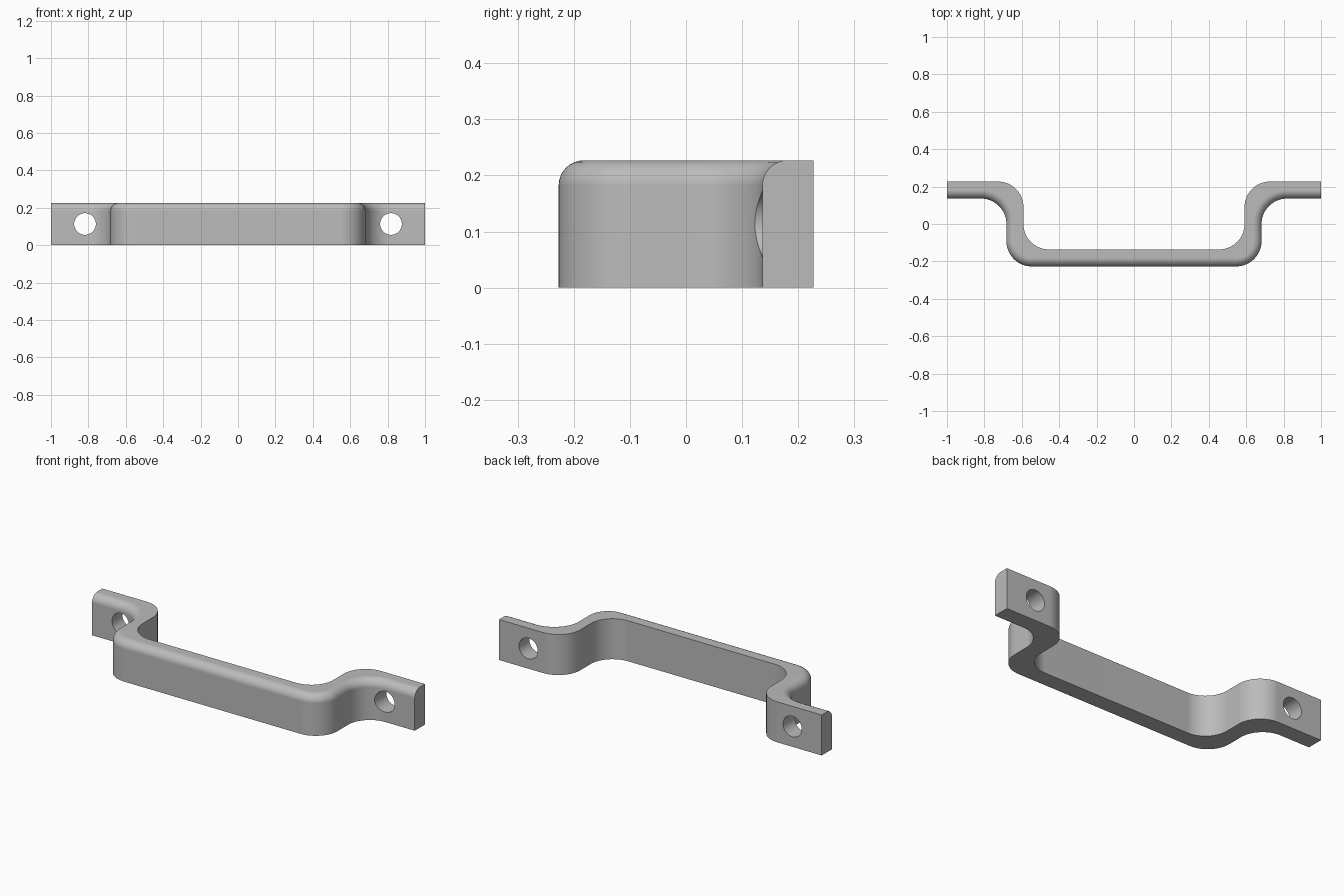
import bpy, bmesh, math
from mathutils import Vector

if "Cube" in bpy.data.objects:
    bpy.data.objects.remove(bpy.data.objects["Cube"])

HEIGHT, THICK, DEPTH = 0.227, 0.091, 0.227   # DEPTH is half of the y extent
BEND, FILLET = 0.136, 0.045
LEG_X = 0.682                                # outer face of the leg
HOLE_X, HOLE_R = 0.818, 0.058
STEPS = 16

grey = bpy.data.materials.new("satin grey")
grey.use_nodes = True
grey.diffuse_color = (0.5, 0.5, 0.5, 1)
grey.node_tree.nodes["Principled BSDF"].inputs["Base Color"].default_value = (0.5, 0.5, 0.5, 1)


def half_path():
    """Points on the front face of the right-hand half with inward normals."""
    pts = []
    corner = Vector((LEG_X - BEND, BEND - DEPTH))
    for i in range(STEPS + 1):               # convex bend from bar to leg
        a = math.pi / 2 * i / STEPS
        out = Vector((math.sin(a), -math.cos(a)))
        pts.append((corner + out * BEND, -out))
    flange = Vector((LEG_X + BEND, DEPTH - THICK - BEND))
    for i in range(STEPS + 1):               # concave bend from leg to flange
        a = math.pi / 2 * i / STEPS
        out = Vector((-math.cos(a), math.sin(a)))
        pts.append((flange + out * BEND, out))
    pts.append((Vector((1, DEPTH - THICK)), Vector((0, 1))))
    return pts


def section(front, normal, back):
    """Cross-section with a rounded front top edge."""
    ring = [(front.x, front.y, 0)]
    for i in range(9):
        a = math.pi / 2 * i / 8
        p = front + normal * FILLET * (1 - math.cos(a))
        ring.append((p.x, p.y, HEIGHT - FILLET * (1 - math.sin(a))))
    return ring + [(back.x, back.y, HEIGHT), (back.x, back.y, 0)]


# Handle body, swept along the bent strip
rows = []
for i, (p, n) in enumerate(half_path()):
    back = p + Vector((-THICK, THICK))       # both faces share one bend radius
    if p.x > 0.99:
        back.x = 1
    rows.append((p, n, back))
flip = lambda v: Vector((-v.x, v.y))
rows = [tuple(flip(v) for v in r) for r in reversed(rows)] + rows

bm = bmesh.new()
rings = [[bm.verts.new(c) for c in section(*r)] for r in rows]
for a, b in zip(rings, rings[1:]):
    for j in range(len(a)):
        k = (j + 1) % len(a)
        bm.faces.new((a[j], b[j], b[k], a[k]))
bm.faces.new(rings[0])
bm.faces.new(rings[-1][::-1])
bmesh.ops.recalc_face_normals(bm, faces=bm.faces)
mesh = bpy.data.meshes.new("pull_handle")
bm.to_mesh(mesh)
bm.free()
mesh.materials.append(grey)
handle = bpy.data.objects.new("pull_handle", mesh)
bpy.context.collection.objects.link(handle)

# Screw holes through both flanges
bpy.context.view_layer.objects.active = handle
for side in (-1, 1):
    bpy.ops.mesh.primitive_cylinder_add(
        vertices=48, radius=HOLE_R, depth=0.4,
        location=(side * HOLE_X, 0.2, HEIGHT / 2), rotation=(math.pi / 2, 0, 0))
    cutter = bpy.context.object
    cutter.name = "hole_cutter"
    cutter.data.materials.append(grey)
    bpy.context.view_layer.objects.active = handle
    mod = handle.modifiers.new("screw_hole", 'BOOLEAN')
    mod.operation, mod.solver, mod.object = 'DIFFERENCE', 'EXACT', cutter
    bpy.ops.object.modifier_apply(modifier=mod.name)
    bpy.data.objects.remove(cutter)

# Smooth bends with crisp edges
bpy.ops.object.select_all(action='DESELECT')
handle.select_set(True)
bpy.ops.object.shade_smooth_by_angle(angle=math.radians(30))
weighted = handle.modifiers.new("weighted_normals", 'WEIGHTED_NORMAL')
weighted.keep_sharp = True
